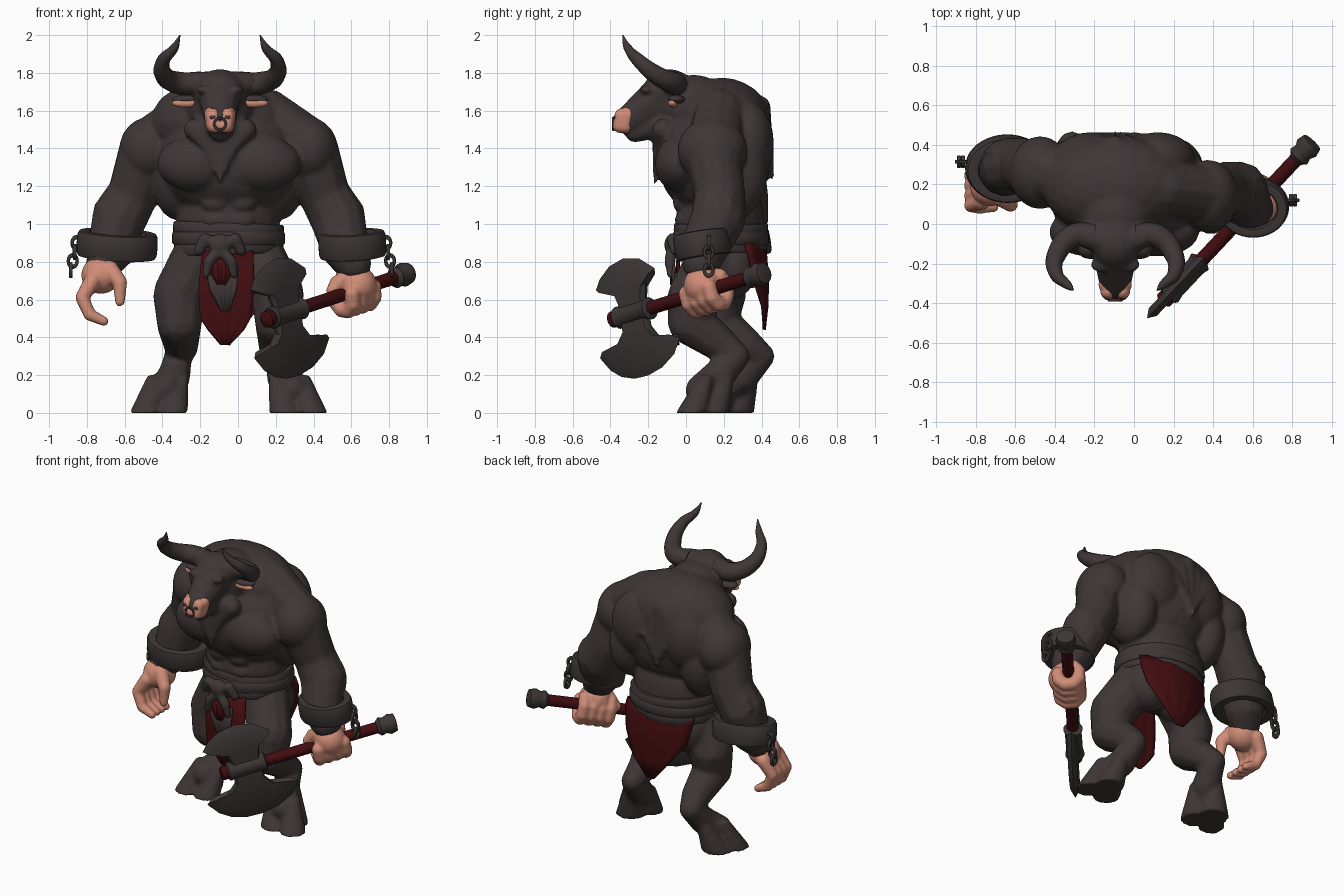
import bpy
import bmesh
import math
from mathutils import Matrix, Vector

default_cube = bpy.data.objects.get("Cube")
if default_cube:
    bpy.data.objects.remove(default_cube, do_unlink=True)


def material(name, red, green, blue):
    mat = bpy.data.materials.new(name)
    mat.use_nodes = True
    mat.diffuse_color = (red, green, blue, 1)
    shader = next(n for n in mat.node_tree.nodes if n.type == 'BSDF_PRINCIPLED')
    shader.inputs["Base Color"].default_value = (red, green, blue, 1)
    return mat


HIDE = material("dark hide", .05, .037, .037)
SKIN = material("bare skin", .63, .265, .185)
CLOTH = material("deep red cloth", .055, .004, .005)
METAL = material("dark metal", .046, .037, .036)
parts = []


def finish(name, bm, mat):
    """Turn a bmesh into a named object with one material."""
    bmesh.ops.recalc_face_normals(bm, faces=bm.faces[:])
    mesh = bpy.data.meshes.new(name)
    bm.to_mesh(mesh)
    bm.free()
    mesh.materials.append(mat)
    obj = bpy.data.objects.new(name, mesh)
    bpy.context.collection.objects.link(obj)
    parts.append(obj)
    return obj


def ball(bm, center, radii, detail=3):
    matrix = Matrix.Translation(center) @ Matrix.Diagonal((*radii, 1))
    bmesh.ops.create_icosphere(bm, subdivisions=detail, radius=1, matrix=matrix)


def limb(bm, *points):
    """Tapering rounded limb through points given as (x, y, z, radius)."""
    for start, end in zip(points, points[1:]):
        a, b = Vector(start), Vector(end)
        steps = max(3, int((a - b).length / (max(a.w, b.w) * .2)))
        for i in range(steps + 1):
            p = a.lerp(b, i / steps)
            ball(bm, p.xyz, (p.w, p.w, p.w), 2)


def fuse(name, bm, mat, voxel, smoothing):
    """Merge overlapping volumes into one continuous sculpted surface."""
    obj = finish(name, bm, mat)
    remesh = obj.modifiers.new("fuse", 'REMESH')
    remesh.mode = 'VOXEL'
    remesh.voxel_size = voxel
    remesh.use_smooth_shade = True
    obj.modifiers.new("soften", 'SMOOTH').iterations = smoothing


def lathe(name, profile, matrix, mat, closed=False, segments=40):
    """Spin (radius, height) pairs around the local z axis."""
    bm = bmesh.new()
    rings = []
    for i in range(segments):
        a = math.tau * i / segments
        rings.append([bm.verts.new(matrix @ Vector((r * math.cos(a), r * math.sin(a), h)))
                      for r, h in profile])
    count = len(profile)
    for ring, following in zip(rings, rings[1:] + rings[:1]):
        for j in range(count if closed else count - 1):
            k = (j + 1) % count
            bm.faces.new((ring[j], following[j], following[k], ring[k]))
    if not closed:
        bm.faces.new([ring[0] for ring in rings])
        bm.faces.new([ring[-1] for ring in rings])
    finish(name, bm, mat)


def band(name, center, radii, height, thick, mat, turn=(0, 0, 0)):
    """Rounded hoop with an elliptical plan; thick is relative to its radius."""
    rot = Matrix.Rotation(turn[2], 4, 'Z') @ Matrix.Rotation(turn[1], 4, 'Y') @ Matrix.Rotation(turn[0], 4, 'X')
    profile = []
    for i in range(12):
        a = math.tau * i / 12
        c, s = math.cos(a), math.sin(a)
        profile.append((1 - thick + thick * math.copysign(abs(c) ** .5, c),
                        height / 2 * math.copysign(abs(s) ** .5, s)))
    lathe(name, profile, Matrix.Translation(center) @ rot @ Matrix.Diagonal((*radii, 1, 1)), mat, closed=True)


def drape(name, rows, bow, mat):
    """Hanging cloth; rows are (z, left x, right x, y), bowed across its width."""
    bm = bmesh.new()
    columns, grid = 12, []
    for z, x0, x1, y in rows:
        line = []
        for i in range(columns + 1):
            x = x0 + (x1 - x0) * i / columns
            fold = .003 * math.sin(i * 1.9)
            line.append(bm.verts.new((x, y + bow * (x - (x0 + x1) / 2) ** 2 + fold, z)))
        grid.append(line)
    for upper, lower in zip(grid, grid[1:]):
        for i in range(columns):
            bm.faces.new((upper[i], lower[i], lower[i + 1], upper[i + 1]))
    finish(name, bm, mat).modifiers.new("thickness", 'SOLIDIFY').thickness = .012


MID = -.05      # body middle
FACE = -.095    # head middle

# Body: trunk masses, then paired muscles, arms and legs
body = bmesh.new()
ball(body, (MID, .15, 1.34), (.38, .3, .32))
ball(body, (MID, .18, 1.02), (.275, .235, .28))
ball(body, (MID, .18, .84), (.26, .2, .17))
ball(body, (FACE, .19, 1.54), (.37, .26, .235))
ball(body, (FACE, .04, 1.62), (.19, .2, .17))
for side in (-1, 1):
    twist = side * -.06     # the right side of the body is set back
    ball(body, (MID + side * .17, -.04, 1.32), (.21, .125, .15))
    ball(body, (MID + side * .27, .24, 1.26), (.14, .19, .24))
    ball(body, (MID + side * .17, .33, 1.43), (.19, .135, .22))
    ball(body, (MID + side * .13, .23, .77), (.16, .15, .17))
    for row in range(3):
        ball(body, (MID + side * .07, -.03 + row * .01, 1.2 - row * .09), (.075, .05, .05))
    limb(body, (MID + side * .2, .18, 1.58, .14), (MID + side * .4, .21 + twist, 1.43, .15))
    ball(body, (MID + side * .425, .2 + twist, 1.39), (.155, .185, .175))
    limb(body, (MID + side * .44, .2 + twist, 1.36, .155), (MID + side * .51, .24 + twist, 1.15, .138),
         (MID + side * .58, .23 + twist, 1.03, .15), (MID + side * .62, .18 + twist * 1.4, .87, .13),
         (MID + side * .66, .15 + twist * 1.2, .79, .1))
    stride = -side * .065
    hip, foot = MID + side * .15, MID + side * .345
    limb(body, (hip, .16, .82, .155), (MID + side * .26, .11 + stride, .62, .145),
         (MID + side * .26, .09 + stride, .48, .125), (MID + side * .25, .25 + stride, .36, .095),
         (MID + side * .265, .33 + stride, .3, .075), (MID + side * .29, .23 + stride, .19, .09),
         (MID + side * .34, .15 + stride, .12, .09))
    # cloven hoof leaning back towards the ankle
    lean = Matrix(((1, 0, -side * .25, 0), (0, 1, .4, 0), (0, 0, 1, 0), (0, 0, 0, 1)))
    for dx, dy, r in ((-.07, -.02, .085), (.07, -.02, .085), (0, .08, .1)):
        place = Matrix.Translation((foot + dx, .155 + stride + dy, .1)) @ lean
        bmesh.ops.create_cone(body, cap_ends=True, segments=24, radius1=r, radius2=r * .45,
                              depth=.2, matrix=place)
# Head mass: skull, muzzle, jaw, brows
ball(body, (FACE, -.09, 1.7), (.135, .14, .12))
limb(body, (FACE, -.15, 1.66, .115), (FACE, -.3, 1.55, .082))
limb(body, (FACE, -.1, 1.56, .1), (FACE, -.27, 1.485, .055))
for side in (-1, 1):
    ball(body, (FACE + side * .075, -.205, 1.71), (.05, .04, .025))
    limb(body, (FACE + side * .08, -.08, 1.74, .07), (FACE + side * .15, -.06, 1.745, .062))
# Fur tufts on the chest, back and forearms
for i in range(-3, 4):
    reach = .06 * abs(i)
    limb(body, (FACE + i * .045, -.12, 1.5, .06), (FACE + i * .025, -.165, 1.22 + reach, .012))
    limb(body, (FACE + i * .06, .39, 1.62 - reach, .06), (FACE + i * .03, .455, 1.25 + reach, .015))
for side in (-1, 1):
    for i in range(3):
        limb(body, (MID + side * .58, .27 - side * .06, 1.0 + i * .04, .06),
             (MID + side * (.7 - i * .015), .3 - side * .07, 1.08 + i * .03, .012))
fuse("body", body, HIDE, .012, 5)

# Horns
for side, label in ((1, "left"), (-1, "right")):
    curve = bpy.data.curves.new(label + "_horn", 'CURVE')
    curve.dimensions = '3D'
    curve.bevel_depth = 1
    curve.bevel_resolution = 4
    curve.use_fill_caps = True
    path = ((.1, -.06, 1.745, .062), (.21, -.06, 1.745, .06), (.295, -.15, 1.785, .05),
            (.3, -.25, 1.865, .036), (.24, -.31, 1.935, .022), (.212, -.335, 2, .003))
    spline = curve.splines.new('BEZIER')
    spline.bezier_points.add(len(path) - 1)
    for point, (x, y, z, r) in zip(spline.bezier_points, path):
        point.co = (FACE + side * x, y, z)
        point.radius = r
        point.handle_left_type = point.handle_right_type = 'AUTO'
    horn = bpy.data.objects.new(label + "_horn", curve)
    bpy.context.collection.objects.link(horn)
    mesh = bpy.data.meshes.new_from_object(horn.evaluated_get(bpy.context.evaluated_depsgraph_get()))
    bpy.data.objects.remove(horn)
    bm = bmesh.new()
    bm.from_mesh(mesh)
    finish(label + "_horn", bm, HIDE)
    # ear: hide shell over bare inner skin
    for part, mat, lift, depth in (("_ear", HIDE, .02, .045), ("_inner_ear", SKIN, 0, .025)):
        bm = bmesh.new()
        ball(bm, (FACE + side * .18, -.07 + lift, 1.64 + lift), (.075, depth, .024))
        finish(label + part, bm, mat)

# Square muzzle tip, nostrils and nose ring
nose = bmesh.new()
for side in (-1, 1):
    limb(nose, (FACE + side * .038, -.34, 1.575, .04), (FACE + side * .03, -.35, 1.52, .04))
    limb(nose, (FACE + side * .045, -.305, 1.58, .042), (FACE + side * .035, -.32, 1.52, .042))
    nostril = bmesh.new()
    ball(nostril, (FACE + side * .04, -.376, 1.565), (.016, .008, .011))
    finish("nostril", nostril, HIDE)
fuse("nose", nose, SKIN, .009, 3)
band("nose_ring", (FACE, -.385, 1.53), (.037, .037), .014, .18, METAL, (math.pi / 2, 0, 0))

# Wrapped belt with knot and tails
for z, grow in ((.97, 0), (.925, .005), (.875, -.005)):
    band("belt_wrap", (MID, .185, z), (.295 + grow, .25 + grow), .075, .1, HIDE, (0, (z - .92) * .8, 0))
knot = bmesh.new()
ball(knot, (FACE, -.07, .89), (.06, .045, .06))
for side in (-1, 1):
    limb(knot, (FACE, -.065, .88, .03), (FACE + side * .08, -.07, .92, .034), (FACE + side * .11, -.055, .86, .03))
    limb(knot, (FACE, -.075, .87, .03), (FACE + side * .06, -.085, .8, .03), (FACE + side * .075, -.08, .73, .02))
fuse("belt_knot", knot, HIDE, .01, 3)

# Loincloth, front and back
drape("front_cloth", ((.86, -.19, .08, -.045), (.65, -.21, .085, -.06), (.5, -.2, .065, -.06),
                      (.44, -.16, .03, -.055), (.36, -.09, -.05, -.05)), .3, CLOTH)
drape("front_sash", ((.78, -.17, .0, -.072), (.66, -.15, -.01, -.075), (.54, -.09, -.05, -.075)), .3, HIDE)
drape("sash_lining", ((.84, -.14, -.04, -.08), (.73, -.14, -.04, -.083), (.68, -.105, -.075, -.083)), .3, CLOTH)
drape("back_cloth", ((.9, -.29, .22, .41), (.84, -.29, .23, .43), (.7, -.26, .2, .44), (.56, -.15, .12, .435),
                     (.44, -.05, .01, .42)), -1.4, CLOTH)

# Cuffs with hanging chain links
for label, x, y, radii, side in (("right", -.64, .28, (.215, .17), -1), ("left", .605, .085, (.18, .15), 1)):
    band(label + "_cuff", (x, y, .89), radii, .14, .17, METAL, (.15, side * -.06, 0))
    for i in range(4):
        band(label + "_chain_link", (x + side * (radii[0] + .01 * i), y + .035, .9 - .048 * i), (.032, .042),
             .02, .28, METAL, (math.pi / 2, 0, i * math.pi / 2))

# Open right hand: palm, four curled fingers, thumb
hand = bmesh.new()
ball(hand, (-.725, .19, .73), (.105, .1, .1))
for i in range(4):
    y = .095 + i * .05
    limb(hand, (-.77, y + .02, .7, .045), (-.825, y, .61, .037), (-.785, y - .01, .52, .034), (-.71, y - .01, .485, .026))
limb(hand, (-.68, .14, .76, .05), (-.625, .1, .69, .04), (-.625, .09, .59, .027))
fuse("right_hand", hand, SKIN, .009, 4)

# Axe frame: x along the handle, y up the blades
hub = Vector((.26, -.27, .53))
along = (Vector((.87, .38, .73)) - hub).normalized()
across = along.cross(Vector((0, 0, 1))).normalized()
up = across.cross(along)
frame = Matrix.Translation(hub) @ Matrix((along, up, across)).transposed().to_4x4()
spin = frame @ Matrix.Rotation(math.pi / 2, 4, 'Y')
lathe("axe_handle", ((.036, -.15), (.036, .9)), spin, CLOTH)
lathe("axe_end_cap", ((.03, -.175), (.044, -.165), (.044, -.12)), spin, CLOTH)
lathe("axe_socket", ((.052, -.13), (.06, -.12), (.052, -.08), (.052, .08), (.06, .11), (.045, .12)), spin, METAL)
lathe("axe_pommel", ((.04, .84), (.058, .86), (.05, .89), (.064, .92), (.055, .96), (.03, .965)), spin, METAL)
outline = ((-.1, .07), (-.12, .13), (-.25, .18), (-.21, .23), (-.13, .28), (-.02, .3), (.09, .275), (.19, .2),
           (.11, .14), (.09, .07), (.09, -.1), (.14, -.17), (.29, -.2), (.23, -.275), (.13, -.325), (.02, -.345),
           (-.08, -.34), (-.17, -.31), (-.24, -.26), (-.3, -.18), (-.16, -.16), (-.1, -.1))
blade = bmesh.new()
edge = [blade.verts.new(frame @ Vector((u, v, 0))) for u, v in outline]
for w in (-.028, .028):
    flat = [blade.verts.new(frame @ Vector((u * .85, v * .87, w))) for u, v in outline]
    blade.faces.new(flat)
    for i in range(len(edge)):
        blade.faces.new((edge[i - 1], edge[i], flat[i], flat[i - 1]))
finish("axe_blades", blade, METAL)

# Left fist gripping the handle
fist = bmesh.new()
grip = frame @ Vector((.53, 0, 0))
ball(fist, grip + across * .03 + Vector((0, 0, .03)), (.1, .1, .1))
limb(fist, (.62, .09, .74, .08), (*(grip + up * .05), .1))
for i in range(4):
    ring = []
    for step in range(7):
        a = math.radians(-10 + step * 42)
        p = grip + along * (i - 1.5) * .056 + (across * math.cos(a) + up * (math.sin(a) * -1.2 - .15)) * .068
        ring.append((*p, .042))
    limb(fist, *ring)
limb(fist, (*(grip - along * .06 + up * .08), .045), (*(grip - along * .12 - across * .04 + up * .03), .035))
fuse("left_hand", fist, SKIN, .009, 3)

# Smooth shading with crisp edges
bpy.ops.object.select_all(action='DESELECT')
for obj in parts:
    obj.select_set(True)
bpy.context.view_layer.objects.active = parts[0]
bpy.ops.object.shade_smooth_by_angle(angle=math.radians(40))
